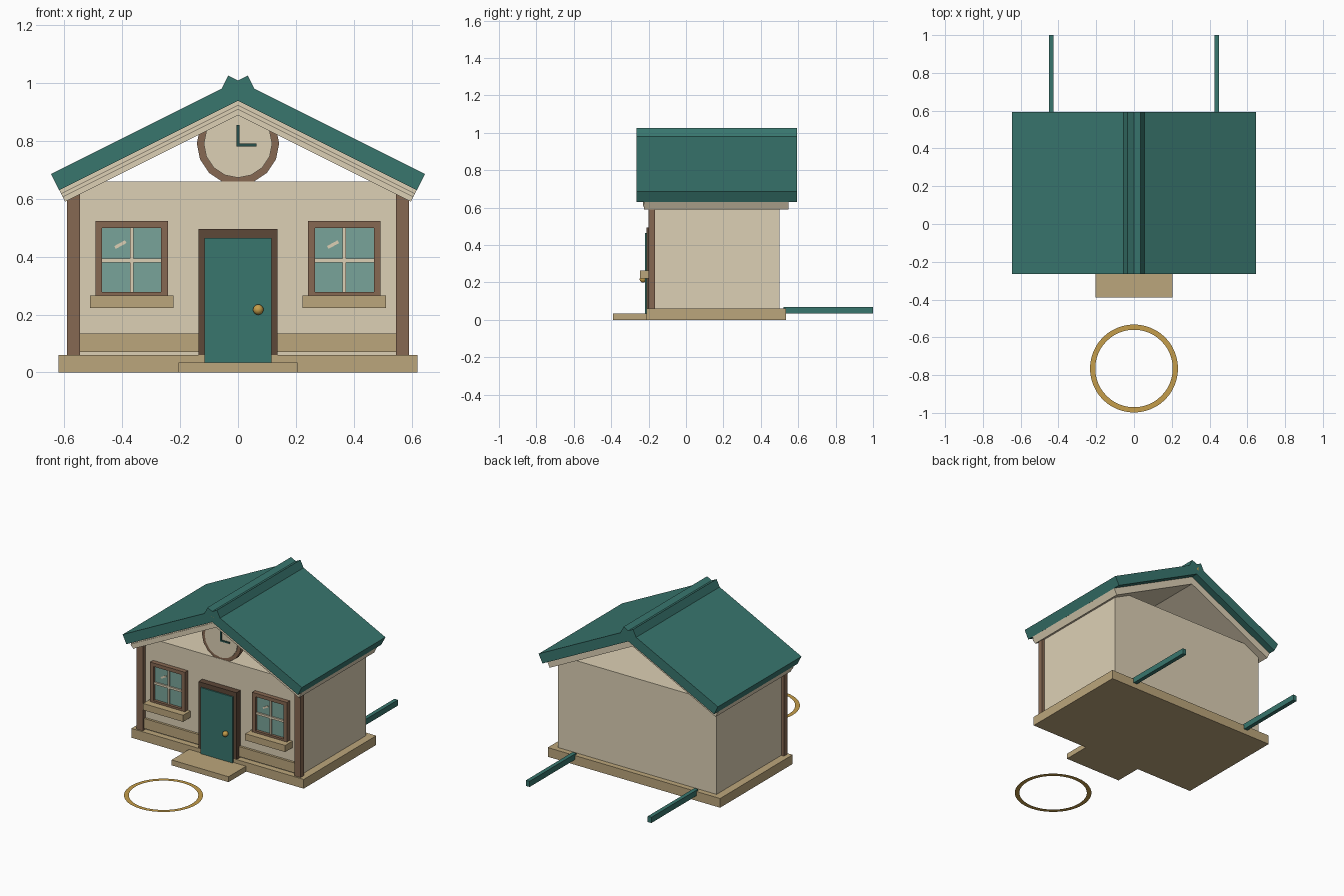
import bpy, bmesh, math
from mathutils import Matrix, Vector

if "Cube" in bpy.data.objects:
    bpy.data.objects.remove(bpy.data.objects["Cube"])


def mat(name, r, g, b):
    m = bpy.data.materials.new(name)
    m.diffuse_color = (r, g, b, 1)
    m.use_nodes = True
    m.node_tree.nodes["Principled BSDF"].inputs["Base Color"].default_value = m.diffuse_color
    return m


CREAM = mat("cream", 0.72, 0.63, 0.46)
TAN = mat("tan", 0.50, 0.38, 0.20)
BROWN = mat("brown", 0.24, 0.14, 0.085)
DARK = mat("dark_brown", 0.11, 0.065, 0.04)
TEAL = mat("teal", 0.04, 0.18, 0.155)
GLASS = mat("glass", 0.19, 0.37, 0.32)
GOLD = mat("gold", 0.56, 0.34, 0.07)
INK = mat("ink", 0.02, 0.08, 0.07)


def finish(name, bm, m):
    bmesh.ops.recalc_face_normals(bm, faces=bm.faces)
    me = bpy.data.meshes.new(name)
    bm.to_mesh(me)
    bm.free()
    me.materials.append(m)
    ob = bpy.data.objects.new(name, me)
    bpy.context.collection.objects.link(ob)
    return ob


def box(name, x0, x1, y0, y1, z0, z1, m, tilt=0):
    bm = bmesh.new()
    bmesh.ops.create_cube(bm, size=1)
    bm.transform(Matrix.Translation(((x0 + x1) / 2, (y0 + y1) / 2, (z0 + z1) / 2))
                 @ Matrix.Rotation(tilt, 4, 'Y')
                 @ Matrix.Diagonal((x1 - x0, y1 - y0, z1 - z0, 1)))
    return finish(name, bm, m)


def prism(name, pts, y0, y1, m):
    """Extrude an xz profile along y."""
    bm = bmesh.new()
    f = bm.faces.new([bm.verts.new((x, y0, z)) for x, z in pts])
    new = bmesh.ops.extrude_face_region(bm, geom=[f])["geom"]
    bmesh.ops.translate(bm, vec=(0, y1 - y0, 0),
                        verts=[v for v in new if isinstance(v, bmesh.types.BMVert)])
    return finish(name, bm, m)


def board(name, side, outer, inner, thick, y0, y1, m):
    """Sloping board: the upper edge runs outer to inner, thickness goes down."""
    a, b = Vector(outer), Vector(inner)
    d = (b - a).normalized()
    n = Vector((-d.y, d.x)) * thick
    pts = [a, b, b + n, a + n]
    return prism(name, [(side * p.x, p.y) for p in pts], y0, y1, m)


def circle_pts(cx, cz, r, n):
    return [(cx + r * math.cos(2 * math.pi * i / n), cz + r * math.sin(2 * math.pi * i / n))
            for i in range(n)]


# base, step and walls
box("base", -0.62, 0.62, -0.21, 0.535, 0, 0.06, TAN)
box("step", -0.205, 0.205, -0.39, -0.2, 0, 0.035, TAN)
box("walls", -0.57, 0.57, -0.17, 0.5, 0.06, 0.66, CREAM)
box("wainscot", -0.545, 0.545, -0.185, -0.165, 0.07, 0.135, TAN)

# door with frame and knob
box("door", -0.115, 0.115, -0.22, -0.17, 0.035, 0.465, TEAL)
for s in (-1, 1):
    box("door_jamb", *sorted((s * 0.115, s * 0.137)), -0.212, -0.165, 0.06, 0.465, DARK)
box("door_lintel", -0.137, 0.137, -0.212, -0.165, 0.465, 0.495, DARK)
bm = bmesh.new()
bmesh.ops.create_uvsphere(bm, u_segments=16, v_segments=10, radius=0.018,
                          matrix=Matrix.Translation((0.07, -0.23, 0.217)))
for f in bm.faces:
    f.smooth = True
finish("door_knob", bm, GOLD)

for s in (-1, 1):
    # corner posts
    box("corner_post", *sorted((s * 0.545, s * 0.59)), -0.2, -0.165, 0.06, 0.615, BROWN)

    # windows
    c, zc = s * 0.367, 0.39
    box("window_glass", c - 0.105, c + 0.105, -0.182, -0.168, 0.275, 0.505, GLASS)
    for t in (-1, 1):
        xs = sorted((c + t * 0.102, c + t * 0.125))
        box("window_side", *xs, -0.2, -0.165, 0.265, 0.522, BROWN)
    box("window_head", c - 0.102, c + 0.102, -0.2, -0.165, 0.499, 0.522, BROWN)
    box("window_foot", c - 0.102, c + 0.102, -0.2, -0.165, 0.265, 0.278, BROWN)
    box("window_bar_upright", c - 0.006, c + 0.006, -0.194, -0.18, 0.278, 0.499, CREAM)
    box("window_bar_level", c - 0.102, c + 0.102, -0.192, -0.18, 0.38, 0.394, CREAM)
    box("window_glint", c - 0.06, c - 0.018, -0.186, -0.18, 0.436, 0.447, CREAM, -0.5)
    box("window_sill", c - 0.144, c + 0.144, -0.245, -0.165, 0.222, 0.265, TAN)

    # crossing roof boards and the trim beneath
    board("roof_panel", s, (0.645, 0.685), (-0.034, 1.0245), 0.062, -0.265, 0.593, TEAL)
    board("roof_trim", s, (0.617, 0.63), (0, 0.9385), 0.045, -0.225, 0.548, CREAM)
    board("roof_trim_strip", s, (0.611, 0.618), (0, 0.9235), 0.014, -0.231, -0.22, CREAM)

    # rear rails
    x = s * 0.438
    box("rear_rail", x - 0.013, x + 0.013, 0.52, 1.0, 0.033, 0.07, TEAL)

# ridge core
box("ridge_beam", -0.014, 0.014, -0.265, 0.593, 0.968, 0.996, GOLD)

# gable clock
prism("clock_rim", circle_pts(0, 0.79, 0.142, 16), -0.168, -0.135, BROWN)
prism("clock_face", circle_pts(0, 0.79, 0.118, 16), -0.174, -0.16, CREAM)
box("minute_hand", -0.005, 0.005, -0.18, -0.172, 0.78, 0.855, INK)
box("hour_hand", -0.005, 0.063, -0.18, -0.172, 0.78, 0.79, INK)

# flat ring on the ground in front
bm = bmesh.new()
N = 48
loops = [[bm.verts.new((x, y, 0.003)) for x, y in circle_pts(0, -0.765, r, N)]
         for r in (0.233, 0.205)]
for i in range(N):
    j = (i + 1) % N
    bm.faces.new((loops[0][i], loops[0][j], loops[1][j], loops[1][i]))
finish("ground_ring", bm, GOLD)
